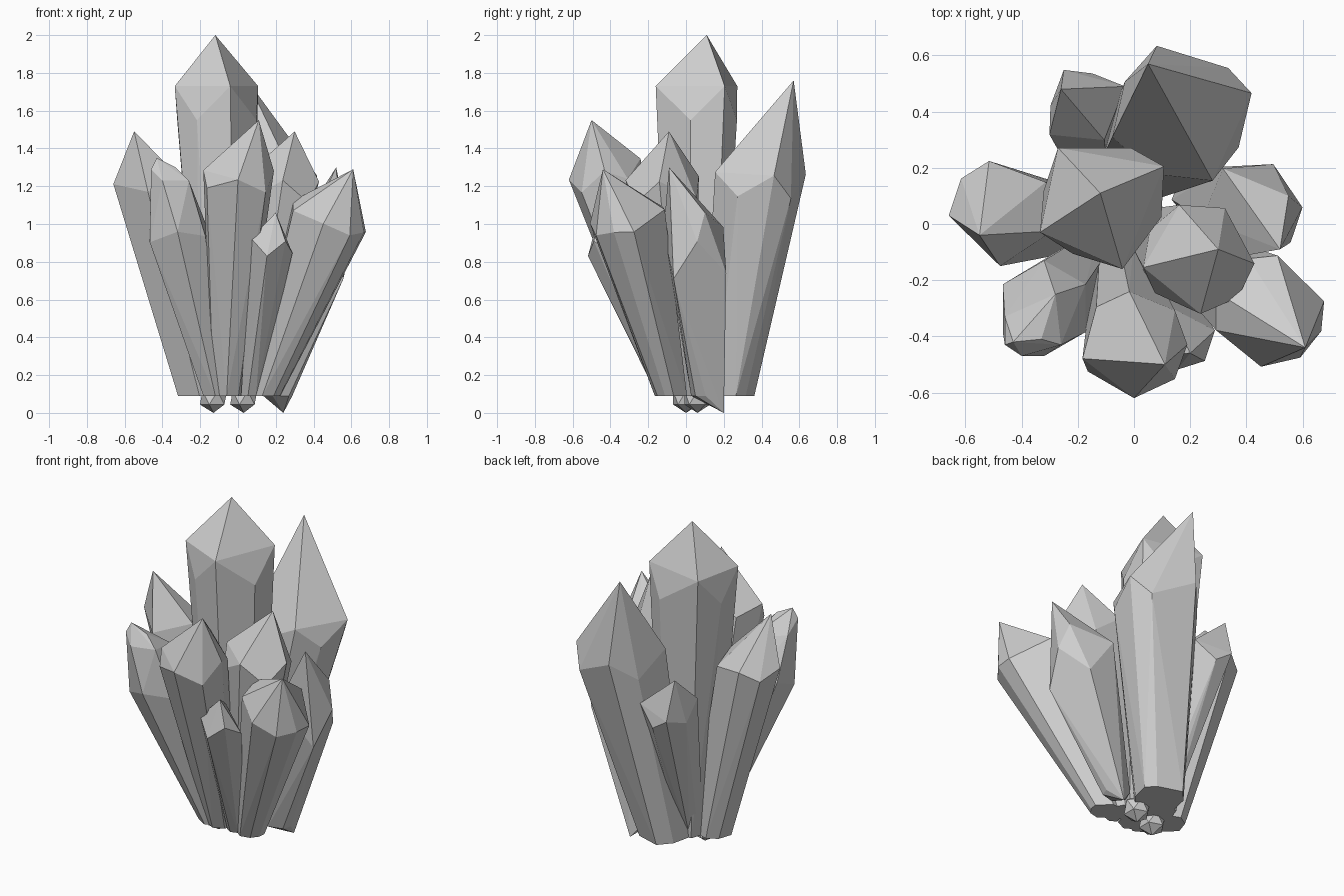
import bpy
import bmesh
from math import cos, sin, radians
from mathutils import Vector

if "Cube" in bpy.data.objects:
    bpy.data.objects.remove(bpy.data.objects["Cube"], do_unlink=True)

# One plain grey for the whole cluster
stone = bpy.data.materials.new("light_grey_stone")
stone.use_nodes = True
grey = (.62, .62, .62, 1)
stone.diffuse_color = grey
stone.node_tree.nodes["Principled BSDF"].inputs["Base Color"].default_value = grey


def finish(bm, name):
    """Turn a bmesh into a flat shaded object with the stone material."""
    bmesh.ops.recalc_face_normals(bm, faces=bm.faces)
    mesh = bpy.data.meshes.new(name)
    bm.to_mesh(mesh)
    bm.free()
    mesh.materials.append(stone)
    obj = bpy.data.objects.new(name, mesh)
    bpy.context.collection.objects.link(obj)


def crystal(name, foot, shoulder, tips, radius, corners,
            taper=.43, notch=.05, pinch=1, tilt=1):
    """Flaring prism from the foot to the shoulder, closed over its tips.

    Corners are directions in degrees. The shoulder ring leans with the axis;
    every second corner is lowered by the notch and drawn in by the pinch."""
    base, neck = Vector((*foot, .09)), Vector(shoulder)
    axis = neck - base
    bm = bmesh.new()
    for index, corner in enumerate(corners):
        low = index % 2
        angle = radians(corner)
        reach = radius * (pinch if low else 1)
        offset = Vector((cos(angle), sin(angle), 0)) * reach
        bm.verts.new(base + offset * taper)
        rise = -tilt * axis.dot(offset) / axis.z - notch * low
        bm.verts.new(neck + offset + Vector((0, 0, rise)))
    for tip in tips:
        bm.verts.new(tip)
    hull = bmesh.ops.convex_hull(bm, input=bm.verts)
    inner = {item for item in hull["geom_interior"] + hull["geom_unused"]
             if isinstance(item, bmesh.types.BMVert)}
    bmesh.ops.delete(bm, geom=list(inner), context='VERTS')
    # Merge nearly level triangles into broad facets
    bmesh.ops.dissolve_limit(bm, angle_limit=radians(4),
                             verts=bm.verts, edges=bm.edges)
    finish(bm, name)


def pebble(name, x, y, radius):
    """Small faceted lump resting on the ground under the cluster."""
    bm = bmesh.new()
    bmesh.ops.create_icosphere(bm, subdivisions=1, radius=radius)
    bmesh.ops.translate(bm, vec=(x, y, radius), verts=bm.verts)
    finish(bm, name)


# The two tall four-cornered crystals, with notches between the corners
crystal("centre_crystal", foot=(-.06, .06), shoulder=(-.11, .08, 1.73),
        tips=[(-.12, .11, 2)], radius=.25,
        corners=(30, 62, 130, 170, 206, 240, 286, 345),
        taper=.62, notch=.18, pinch=.86, tilt=0)
crystal("back_crystal", foot=(0, .22), shoulder=(.17, .39, 1.27),
        tips=[(.05, .57, 1.76)], radius=.26,
        corners=(17, 45, 110, 150, 198, 245, 295, 330),
        taper=.58, notch=.12, pinch=.9, tilt=.3)

# Crystals on the -x side
crystal("back_small_crystal", foot=(-.1, .1), shoulder=(-.17, .41, 1.02),
        tips=[(-.26, .48, 1.2)], radius=.16,
        corners=(30, 80, 120, 175, 215, 300), notch=.08, pinch=.8)
crystal("right_side_crystal", foot=(-.2, .02), shoulder=(-.47, .04, 1.22),
        tips=[(-.55, -.04, 1.49)], radius=.19,
        corners=(183, 268, 340, 35, 104, 140), taper=.62, tilt=.2)

# Blunt crystal with a bevelled crown, leaning to the front
crystal("front_blunt_crystal", foot=(-.12, -.08), shoulder=(-.32, -.3, .98),
        tips=[(-.43, -.42, 1.35), (-.33, -.41, 1.3), (-.46, -.43, 1.29),
              (-.4, -.47, 1.23), (-.26, -.43, 1.23), (-.46, -.33, 1.22),
              (-.28, -.25, 1.2)],
        radius=.17, corners=range(30, 390, 60), tilt=.5)

# Large crystal leaning to the front
crystal("front_crystal", foot=(-.06, -.08), shoulder=(0, -.43, 1.29),
        tips=[(.11, -.5, 1.55)], radius=.19,
        corners=(270, 320, 0, 40, 95, 135, 195, 210), notch=.08)

# Crystals on the +x side
crystal("inner_left_crystal", foot=(.06, -.03), shoulder=(.23, -.12, 1.24),
        tips=[(.3, -.09, 1.49)], radius=.2,
        corners=(354, 62, 110, 150, 190, 219, 272, 315), notch=.11, tilt=.5)
crystal("front_left_crystal", foot=(.14, -.08), shoulder=(.48, -.31, 1.04),
        tips=[(.61, -.44, 1.29), (.46, -.26, 1.16)], radius=.2,
        corners=(339, 10, 81, 111, 160, 200, 262, 304), notch=.02)
crystal("front_small_crystal", foot=(.06, -.1), shoulder=(.17, -.4, .93),
        tips=[(.2, -.46, 1.06)], radius=.12,
        corners=(212, 262, 313, 10, 115), notch=.08, tilt=.5)
crystal("left_side_crystal", foot=(.21, .1), shoulder=(.42, .05, .95),
        tips=[(.52, -.09, 1.3), (.55, .1, 1.06), (.24, .2, 0)],
        radius=.18, corners=(3, 65, 125, 190, 250, 320), notch=.2)

# Pebbles that fill the underside
pebble("right_pebble", x=-.13, y=0, radius=.08)
pebble("middle_pebble", x=.03, y=.06, radius=.08)
